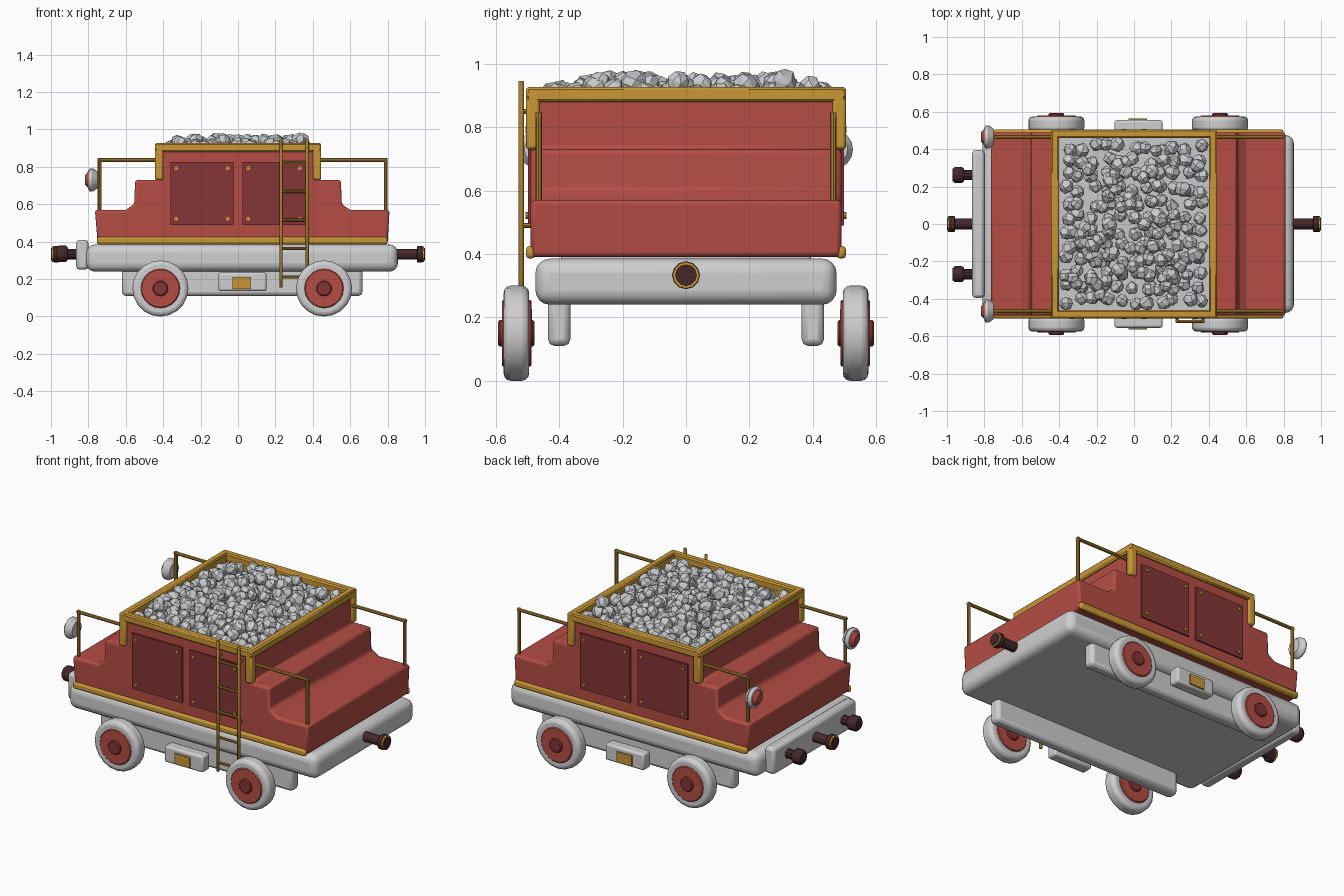
import bpy, bmesh, math, random
from mathutils import Vector

if "Cube" in bpy.data.objects:
    bpy.data.objects.remove(bpy.data.objects["Cube"])

random.seed(4)


def colour(name, r, g, b):
    m = bpy.data.materials.new(name)
    m.diffuse_color = (r, g, b, 1)
    m.use_nodes = True
    m.node_tree.nodes["Principled BSDF"].inputs["Base Color"].default_value = m.diffuse_color
    return m


WHITE = colour("pale grey", 0.62, 0.62, 0.62)
STONE = colour("stone grey", 0.58, 0.59, 0.60)
RED = colour("red", 0.46, 0.075, 0.058)
DARK_RED = colour("dark red", 0.235, 0.036, 0.038)
GOLD = colour("gold", 0.58, 0.31, 0.035)
BRASS = colour("dull brass", 0.40, 0.22, 0.03)
BROWN = colour("dark brown", 0.06, 0.022, 0.024)


def finish(name, bm, mat, bevel=0, segs=2, smooth=True):
    bmesh.ops.recalc_face_normals(bm, faces=bm.faces)
    me = bpy.data.meshes.new(name)
    bm.to_mesh(me)
    bm.free()
    me.materials.append(mat)
    ob = bpy.data.objects.new(name, me)
    bpy.context.collection.objects.link(ob)
    if bevel:
        mod = ob.modifiers.new("bevel", 'BEVEL')
        mod.width, mod.segments = bevel, segs
        mod.limit_method, mod.angle_limit = 'ANGLE', math.radians(35)
    if smooth:
        bpy.context.view_layer.objects.active = ob
        ob.select_set(True)
        bpy.ops.object.shade_smooth_by_angle(angle=math.radians(28))
        ob.select_set(False)
    return ob


def box(name, x, y, z, mat, bevel=0, segs=2):
    """Box from (min, max) pairs on each axis."""
    bm = bmesh.new()
    bmesh.ops.create_cube(bm, size=1)
    for v in bm.verts:
        v.co = Vector([(r[0] + r[1]) / 2 + c * (r[1] - r[0]) for r, c in zip((x, y, z), v.co)])
    return finish(name, bm, mat, bevel, segs)


def rod(name, a, b, r, mat, sides=12, bevel=0, segs=2, r2=None):
    """Cylinder or cone between two points."""
    a, b = Vector(a), Vector(b)
    bm = bmesh.new()
    bmesh.ops.create_cone(bm, cap_ends=True, segments=sides, radius1=r,
                          radius2=r if r2 is None else r2, depth=(b - a).length)
    q = Vector((0, 0, 1)).rotation_difference(b - a)
    for v in bm.verts:
        v.co = q @ v.co + (a + b) / 2
    return finish(name, bm, mat, bevel, segs)


def mir(s, a, b):
    return (min(s * a, s * b), max(s * a, s * b))


# Chassis and buffer beam
box("chassis", (-0.81, 0.855), (-0.475, 0.475), (0.24, 0.385), WHITE, 0.045, 4)
box("buffer_beam", (-0.865, -0.80), (-0.395, 0.395), (0.25, 0.41), WHITE, 0.018)

# Stepped body, extruded across the width
profile = [(-0.75, 0.39), (0.80, 0.39), (0.81, 0.57), (0.60, 0.57), (0.555, 0.60), (0.55, 0.73),
           (0.43, 0.73), (0.43, 0.84), (-0.43, 0.84), (-0.43, 0.73), (-0.55, 0.73), (-0.555, 0.60),
           (-0.60, 0.57), (-0.765, 0.57)]
bm = bmesh.new()
face = bm.faces.new([bm.verts.new((x, -0.49, z)) for x, z in profile])
ext = bmesh.ops.extrude_face_region(bm, geom=[face])
bmesh.ops.translate(bm, vec=(0, 0.98, 0), verts=[v for v in ext["geom"] if isinstance(v, bmesh.types.BMVert)])
finish("stepped_body", bm, RED, 0.014, 2)

# Hopper walls, rim and corner brackets
box("hopper_floor", (-0.41, 0.41), (-0.47, 0.47), (0.835, 0.85), STONE)
for s in (-1, 1):
    box("hopper_end_wall", mir(s, 0.412, 0.43), (-0.485, 0.485), (0.80, 0.885), RED)
    box("hopper_side_wall", (-0.43, 0.43), mir(s, 0.472, 0.49), (0.80, 0.885), RED)
    box("hopper_end_liner", mir(s, 0.402, 0.413), (-0.472, 0.472), (0.84, 0.90), GOLD)
    box("hopper_side_liner", (-0.412, 0.412), mir(s, 0.462, 0.473), (0.84, 0.90), GOLD)
    box("rim_end", mir(s, 0.40, 0.445), (-0.505, 0.505), (0.88, 0.927), GOLD, 0.008, 1)
    box("rim_side", (-0.44, 0.44), mir(s, 0.46, 0.505), (0.88, 0.927), GOLD, 0.008, 1)
    for t in (-1, 1):
        box("corner_bracket", mir(t, 0.40, 0.445), mir(s, 0.462, 0.505), (0.73, 0.90), GOLD, 0.01, 2)

# Parts repeated on both long sides
for s in (-1, 1):
    box("sole_bar", (-0.62, 0.665), mir(s, 0.365, 0.435), (0.11, 0.30), WHITE, 0.02, 2)
    box("lower_trim", (-0.755, 0.80), mir(s, 0.475, 0.505), (0.385, 0.425), GOLD, 0.012, 2)
    box("axle_box", (-0.105, 0.153), mir(s, 0.485, 0.555), (0.135, 0.235), WHITE, 0.012, 2)
    box("axle_box_plate", (-0.03, 0.07), mir(s, 0.555, 0.564), (0.147, 0.21), GOLD)

    # Side panels with corner rivets
    for t in (-1, 1):
        px = mir(t, 0.025, 0.36)
        box("side_panel", px, mir(s, 0.485, 0.499), (0.49, 0.825), DARK_RED)
        for rx in (px[0] + 0.03, px[1] - 0.03):
            for rz in (0.522, 0.793):
                rod("rivet", (rx, s * 0.49, rz), (rx, s * 0.507, rz), 0.011, GOLD, 8)

    # Wheels
    for wx in (-0.415, 0.46):
        rod("wheel", (wx, s * 0.495, 0.15), (wx, s * 0.575, 0.15), 0.15, WHITE, 20, 0.022, 3)
        rod("wheel_disc", (wx, s * 0.487, 0.15), (wx, s * 0.581, 0.15), 0.105, RED, 20, 0.005, 1)
        rod("wheel_hub", (wx, s * 0.478, 0.15), (wx, s * 0.593, 0.15), 0.042, DARK_RED, 12, 0.006, 1)

    # Handrails
    y = s * 0.465
    for px in (-0.74, 0.79):
        t = math.copysign(1, px)
        rod("handrail_post", (px, y, 0.55), (px, y, 0.846), 0.010, BRASS, 8)
        rod("handrail_bar", (px + t * 0.009, y, 0.837), (t * 0.43, y, 0.837), 0.010, BRASS, 8)

    # End lamps with red lenses
    rod("lamp_back", (-0.752, y, 0.73), (-0.775, y, 0.73), 0.045, WHITE, 16, r2=0.062)
    rod("lamp_body", (-0.774, y, 0.73), (-0.798, y, 0.73), 0.062, WHITE, 16, 0.008, 2)
    rod("lamp_lens", (-0.797, y, 0.73), (-0.819, y, 0.73), 0.048, RED, 16, r2=0.025)

    # Buffers on the beam end
    y = s * 0.265 - 0.003
    z = 0.335
    rod("buffer_stem", (-0.86, y, z), (-0.93, y, z), 0.028, BROWN, 10)
    rod("buffer_head", (-0.908, y, z), (-0.97, y, z), 0.046, BROWN, 10, 0.012, 1)

    # Central couplers at both ends, with a gold ring on the face
    rod("coupler_stem", (s * 0.84, 0, 0.333), (s * 0.97, 0, 0.333), 0.029, BROWN, 12)
    rod("coupler_head", (s * 0.957, 0, 0.333), (s * 0.988, 0, 0.333), 0.044, BROWN, 12, 0.004, 1)
    rod("coupler_ring", (s * 0.98, 0, 0.333), (s * 0.995, 0, 0.333), 0.042, GOLD, 12)
    rod("coupler_face", (s * 0.99, 0, 0.333), (s * 1.0, 0, 0.333), 0.034, BROWN, 12)

# Ladder on the front side
for x in (0.23, 0.37):
    rod("ladder_rail", (x, -0.52, 0.155), (x, -0.52, 0.945), 0.010, BRASS, 8, 0.003, 1)
    for z in (0.49, 0.85):
        rod("ladder_bracket", (x, -0.52, z), (x, -0.485, z), 0.008, BRASS, 8)
for i in range(5):
    z = 0.21 + i * 0.153
    rod("ladder_rung", (0.23, -0.52, z), (0.37, -0.52, z), 0.008, BRASS, 8)


# Load of faceted stones
def add_stone(bm, centre, r):
    verts = []
    turn = random.uniform(0, 6.28)
    for i in range(20):
        h = 1 - 2 * (i + 0.5) / 20
        a = turn + i * 2.39996 + random.uniform(-0.2, 0.2)
        w = math.sqrt(1 - h * h)
        k = r * random.uniform(0.92, 1.04)
        verts.append(bm.verts.new(centre + k * Vector((w * math.cos(a), w * math.sin(a), h))))
    bmesh.ops.convex_hull(bm, input=verts)


bm = bmesh.new()
for i in range(11):
    for j in range(12):
        x = -0.36 + 0.072 * i + random.uniform(-0.02, 0.02)
        y = -0.41 + 0.0745 * j + random.uniform(-0.02, 0.02)
        add_stone(bm, Vector((max(-0.362, min(0.362, x)), y, random.uniform(0.875, 0.91))),
                  random.uniform(0.036, 0.043))
for i in range(75):
    add_stone(bm, Vector((random.uniform(-0.35, 0.35), random.uniform(-0.40, 0.40),
                          random.uniform(0.90, 0.943))), random.uniform(0.034, 0.044))
bmesh.ops.dissolve_limit(bm, angle_limit=math.radians(16), verts=bm.verts, edges=bm.edges)
finish("stone_load", bm, STONE, smooth=False)
